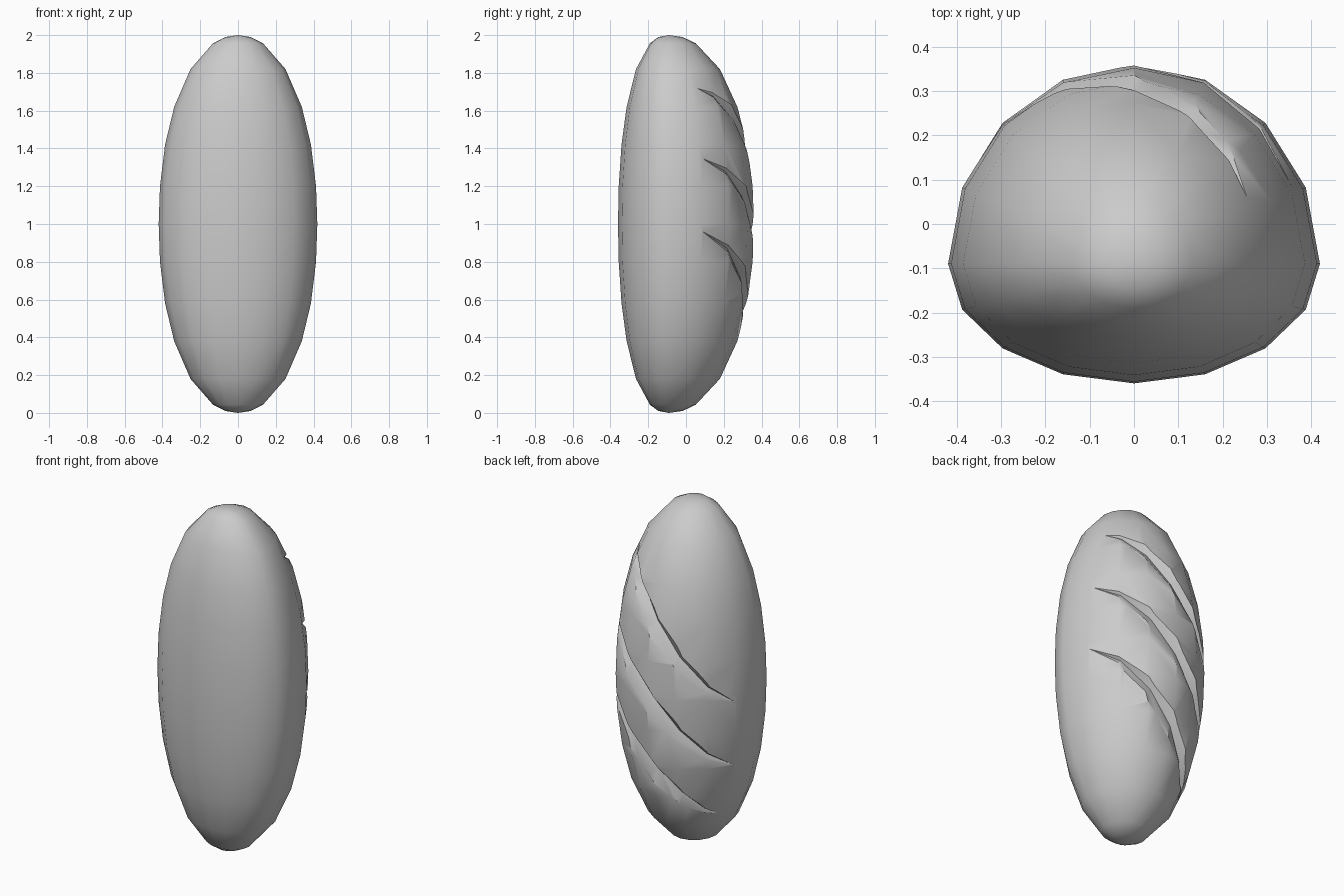
import bpy, math
from mathutils import Vector

if "Cube" in bpy.data.objects:
    bpy.data.objects.remove(bpy.data.objects["Cube"])

SIDES = 16
AXIS_Y = -0.09
HEIGHTS = [0.0, 0.2, 0.42, 0.62, 0.82, 0.957, 0.99]


def ring_radius(h):
    """Blunt oval profile along the loaf, h = distance from the middle."""
    return max(0.0, 1 - abs(h) ** 2.1) ** (1 / 2.1)


def surface(phi, z):
    r = ring_radius(z - 1)
    s = math.sin(phi)
    y = 0.45 * r * s if s > 0 else 0.27 * r ** 0.85 * s
    return Vector((0.42 * r * math.cos(phi), AXIS_Y + y, z))


def make_object(name, verts, faces):
    mesh = bpy.data.meshes.new(name)
    mesh.from_pydata([tuple(v) for v in verts], [], faces)
    mesh.update()
    obj = bpy.data.objects.new(name, mesh)
    bpy.context.collection.objects.link(obj)
    return obj


# Loaf body: stacked rings, flatter on the front (underside of the bread)
levels = [1 - h for h in reversed(HEIGHTS)] + [1 + h for h in HEIGHTS[1:]]
verts, faces = [], []
for z in levels:
    verts += [surface(2 * math.pi * i / SIDES, z) for i in range(SIDES)]
for k in range(len(levels) - 1):
    for i in range(SIDES):
        a, b = k * SIDES + i, k * SIDES + (i + 1) % SIDES
        faces.append((a, b, b + SIDES, a + SIDES))
bottom, top = len(verts), len(verts) + 1
verts += [Vector((0, AXIS_Y, 0)), Vector((0, AXIS_Y, 2))]
last = (len(levels) - 1) * SIDES
for i in range(SIDES):
    j = (i + 1) % SIDES
    faces += [(j, i, bottom), (last + i, last + j, top)]
loaf = make_object("bread_loaf", verts, faces)


# Slash cutters: tapered triangular wedges swept diagonally across the back
def slash_point(phi, z_mid, slope):
    z = z_mid
    for _ in range(40):
        z = 0.5 * z + 0.5 * (z_mid + slope * surface(phi, z).x)
    return surface(phi, z)


def slash_cutter(name, z_mid, slope):
    phis = [math.radians(22.5 * i) for i in range(1, 8)]
    path = [slash_point(p, z_mid, slope) for p in phis]
    v, f = [path[0]], []
    for i in range(1, 6):
        p, phi = path[i], phis[i]
        e = 0.01
        du = surface(phi + e, p.z) - surface(phi - e, p.z)
        dz = surface(phi, p.z + e) - surface(phi, p.z - e)
        n = dz.cross(du).normalized()
        if n.y < 0:
            n = -n
        up = n.cross(path[i + 1] - path[i - 1]).normalized()
        t = math.sin(math.pi * i / 6)
        w, d, out = 0.075 * t, 0.04 * t, 0.02
        v += [p + up * w + n * out, p - up * w + n * out, p - n * d + up * w * 0.3]
    v.append(path[6])
    end = len(v) - 1
    for j in range(3):
        k = (j + 1) % 3
        f.append((0, 1 + k, 1 + j))
        for s in range(4):
            a = 1 + 3 * s
            f.append((a + j, a + k, a + 3 + k, a + 3 + j))
        f.append((end, end - 3 + j, end - 3 + k))
    obj = make_object(name, v, f)
    # Consistent outward normals
    import bmesh
    bm = bmesh.new()
    bm.from_mesh(obj.data)
    bmesh.ops.recalc_face_normals(bm, faces=bm.faces[:])
    bm.to_mesh(obj.data)
    bm.free()
    return obj


cutters = []
for n, (z_mid, slope) in enumerate([(1.41, 1.18), (0.96, 1.08), (0.53, 1.12)]):
    cutter = slash_cutter(f"slash_cutter_{n + 1}", z_mid, slope)
    cutter.hide_render = True
    cutters.append(cutter)
    mod = loaf.modifiers.new(f"slash_{n + 1}", 'BOOLEAN')
    mod.operation = 'DIFFERENCE'
    mod.solver = 'EXACT'
    mod.object = cutter

# Apply the cuts, remove the cutters, shade smooth with crisp slash edges
bpy.context.view_layer.objects.active = loaf
bpy.ops.object.select_all(action='DESELECT')
loaf.select_set(True)
for mod in list(loaf.modifiers):
    bpy.ops.object.modifier_apply(modifier=mod.name)
for cutter in cutters:
    bpy.data.objects.remove(cutter)
bpy.ops.object.shade_smooth_by_angle(angle=math.radians(35))
